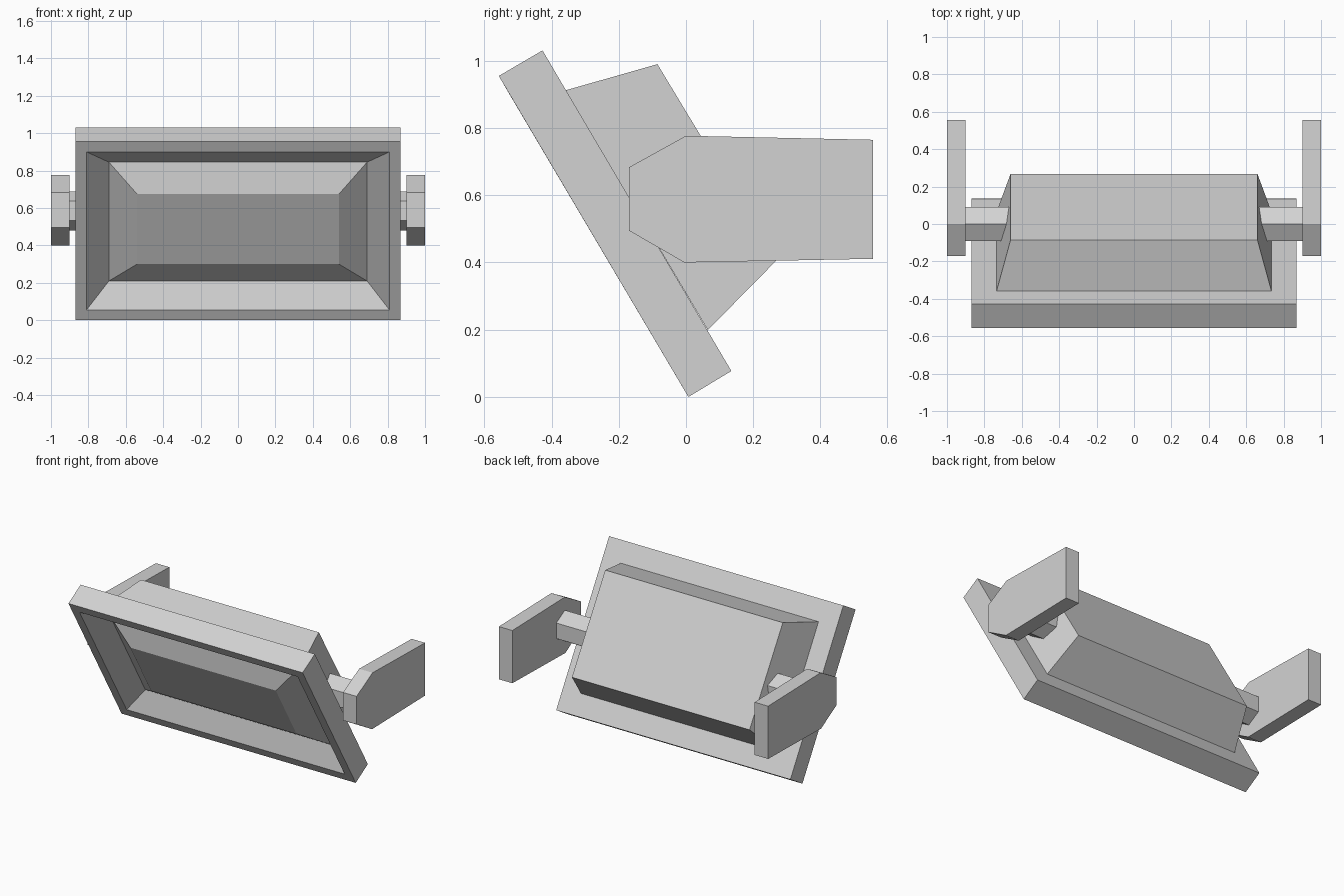
import bpy, bmesh, math

cube = bpy.data.objects.get("Cube")
if cube:
    bpy.data.objects.remove(cube, do_unlink=True)

grey = bpy.data.materials.new("light_grey")
grey.use_nodes = True
color = (0.65, 0.65, 0.65, 1)
grey.diffuse_color = color
grey.node_tree.nodes["Principled BSDF"].inputs["Base Color"].default_value = color


def finish(name, bm):
    bmesh.ops.recalc_face_normals(bm, faces=bm.faces)
    mesh = bpy.data.meshes.new(name)
    bm.to_mesh(mesh)
    bm.free()
    mesh.materials.append(grey)
    obj = bpy.data.objects.new(name, mesh)
    bpy.context.collection.objects.link(obj)
    return obj


def skin(name, loops):
    """Join equal-length loops of points into a capped solid."""
    bm = bmesh.new()
    rings = [[bm.verts.new(p) for p in loop] for loop in loops]
    n = len(rings[0])
    for a, b in zip(rings, rings[1:]):
        for i in range(n):
            j = (i + 1) % n
            bm.faces.new((a[i], a[j], b[j], b[i]))
    bm.faces.new(rings[0])
    bm.faces.new(rings[-1])
    return finish(name, bm)


def rectangle(half_width, top, bottom):
    """Tilted rectangle; top and bottom edges are given as (y, z)."""
    return [(-half_width, *top), (half_width, *top),
            (half_width, *bottom), (-half_width, *bottom)]


def extrude_x(name, profile, x0, x1):
    return skin(name, [[(x, y, z) for y, z in profile] for x in (x0, x1)])


# Tilted frame: back, front rim, recess floor, raised centre panel
skin("lamp_frame", [
    rectangle(0.87, (-0.427, 1.031), (0.135, 0.077)),
    rectangle(0.87, (-0.557, 0.955), (0.007, 0.0)),
    rectangle(0.81, (-0.525, 0.90), (-0.025, 0.055)),
    rectangle(0.69, (-0.37, 0.845), (0.002, 0.21)),
    rectangle(0.54, (-0.37, 0.675), (-0.15, 0.30)),
])

# Tapered housing behind the frame
skin("rear_housing", [
    rectangle(0.735, (-0.359, 0.912), (0.065, 0.199)),
    rectangle(0.66, (-0.085, 0.99), (0.268, 0.405)),
])

# Side arms and hexagonal pivots
arm = [(0, 0.777), (-0.17, 0.683), (-0.17, 0.495),
       (-0.005, 0.40), (0.557, 0.411), (0.557, 0.765)]
angles = [math.radians(90 + 60 * i) for i in range(6)]
pivot = [(0.104 * math.cos(a), 0.585 + 0.104 * math.sin(a)) for a in angles]
for side, s in (("left", 1), ("right", -1)):
    extrude_x(side + "_arm", arm, s * 0.9, s)
    extrude_x(side + "_pivot", pivot, s * 0.6, s * 0.92)
